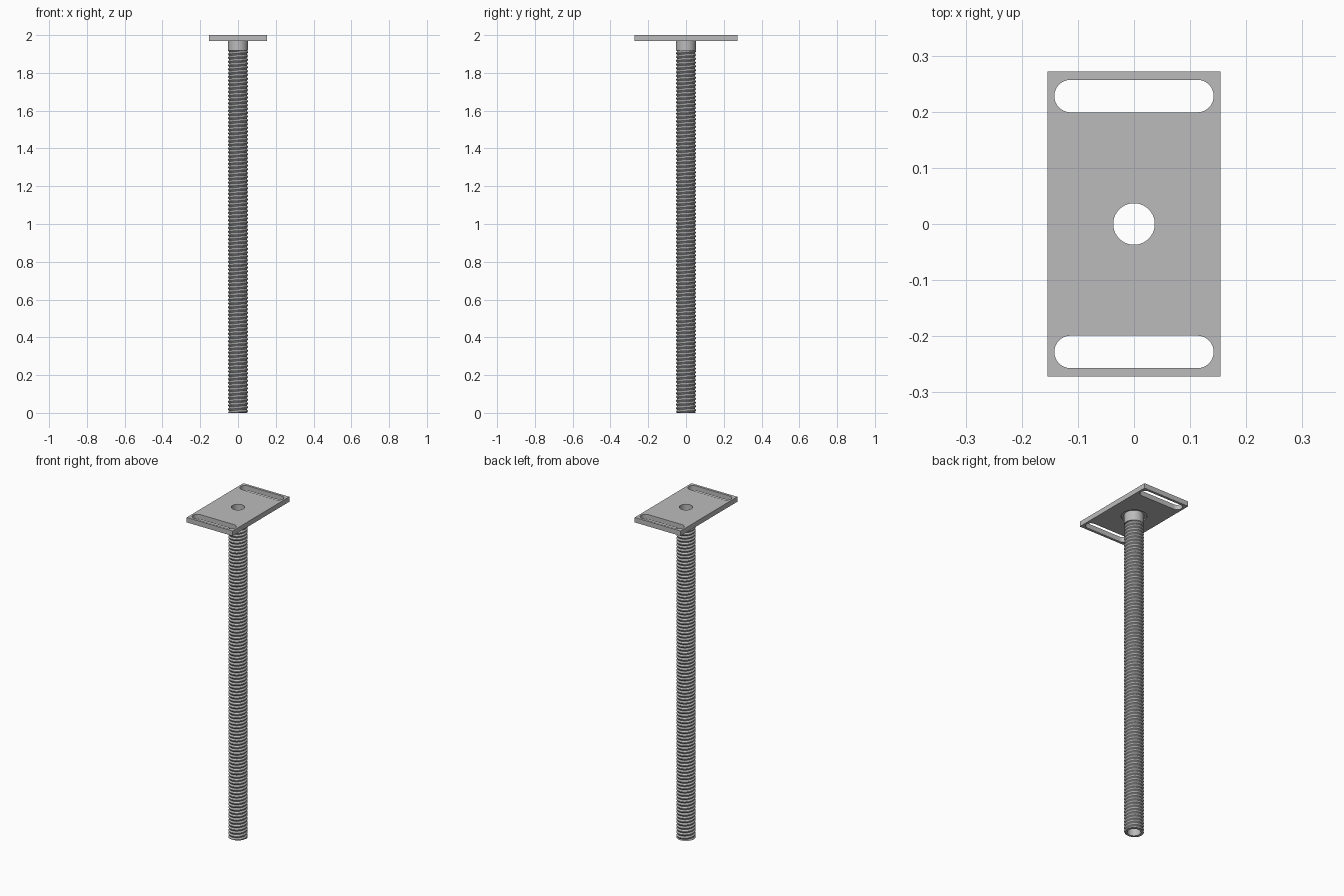
import bpy, bmesh
from math import cos, sin, pi, tau, radians

cube = bpy.data.objects.get("Cube")
if cube:
    bpy.data.objects.remove(cube, do_unlink=True)

SIDES = 48
BORE, ROOT, CREST = 0.037, 0.047, 0.053
PLATE_Z, COLLAR_Z, TOP = 1.97, 1.918, 2.0
RECESS_Z = PLATE_Z + 0.008
PITCH = 0.02

steel = bpy.data.materials.new("grey steel")
steel.use_nodes = True
steel.diffuse_color = (0.5, 0.5, 0.5, 1)
steel.node_tree.nodes["Principled BSDF"].inputs["Base Color"].default_value = (0.5, 0.5, 0.5, 1)


def finish(bm, name):
    mesh = bpy.data.meshes.new(name)
    bm.to_mesh(mesh)
    bm.free()
    mesh.materials.append(steel)
    obj = bpy.data.objects.new(name, mesh)
    bpy.context.collection.objects.link(obj)
    return obj


def select(obj):
    bpy.ops.object.select_all(action="DESELECT")
    obj.select_set(True)
    bpy.context.view_layer.objects.active = obj


def smooth(obj):
    select(obj)
    bpy.ops.object.shade_smooth_by_angle(angle=radians(30))


def prism(name, outline, z0, z1):
    """Extrude a flat outline between two heights."""
    bm = bmesh.new()
    face = bm.faces.new([bm.verts.new((x, y, z0)) for x, y in outline])
    new = bmesh.ops.extrude_face_region(bm, geom=[face])["geom"]
    verts = [v for v in new if isinstance(v, bmesh.types.BMVert)]
    bmesh.ops.translate(bm, verts=verts, vec=(0, 0, z1 - z0))
    bmesh.ops.recalc_face_normals(bm, faces=bm.faces)
    return finish(bm, name)


def slot(cy, half, r, n=16):
    """Rounded slot along x; half = 0 gives a circle."""
    pts = []
    for side in (1, -1):
        for i in range(n + (1 if half else 0)):
            a = -pi / 2 + pi * i / n
            pts.append((side * (half + r * cos(a)), cy + side * r * sin(a)))
    return pts


def cut(target, cutter):
    mod = target.modifiers.new("cut", "BOOLEAN")
    mod.operation, mod.solver, mod.object = "DIFFERENCE", "EXACT", cutter
    select(target)
    bpy.ops.object.modifier_apply(modifier=mod.name)
    bpy.data.objects.remove(cutter, do_unlink=True)


def lathe(bm, profile):
    rings = [[bm.verts.new((r * cos(tau * i / SIDES), r * sin(tau * i / SIDES), z))
              for i in range(SIDES)] for r, z in profile]
    for low, high in zip(rings, rings[1:]):
        for i in range(SIDES):
            j = (i + 1) % SIDES
            bm.faces.new((low[i], low[j], high[j], high[i]))


# Mounting plate with two slots, a centre bore and a shallow seat for the tube
w, d = 0.154, 0.272
plate = prism("mounting_plate", [(-w, -d), (w, -d), (w, d), (-w, d)], PLATE_Z, TOP)
for side in (1, -1):
    cut(plate, prism("slot_cutter", slot(side * 0.228, 0.113, 0.029), 1.9, 2.1))
cut(plate, prism("bore_cutter", slot(0, 0, BORE, SIDES // 2), 1.9, 2.1))
cut(plate, prism("seat_cutter", slot(0, 0, 0.07, SIDES // 2), 1.9, RECESS_Z))
smooth(plate)

# Hollow tube: bore, bottom rim and plain collar below the plate
bm = bmesh.new()
lathe(bm, [(BORE, RECESS_Z), (BORE, 0), (ROOT, 0)])
lathe(bm, [(ROOT, COLLAR_Z), (CREST, COLLAR_Z), (CREST, RECESS_Z)])
smooth(finish(bm, "tube_and_collar"))

# Helical thread, trimmed flat at both ends
bm = bmesh.new()
profile = [(ROOT, 0), (CREST, 0.4), (CREST, 0.55), (ROOT, 0.95), (ROOT, 1)]
steps = int((COLLAR_Z / PITCH + 2) * SIDES)
previous = None
for k in range(steps):
    a = tau * k / SIDES
    row = [bm.verts.new((r * cos(a), r * sin(a),
                         min(max(PITCH * (k / SIDES - 1 + t), 0), COLLAR_Z)))
           for r, t in profile]
    if previous:
        for j in range(len(profile) - 1):
            bm.faces.new((previous[j], row[j], row[j + 1], previous[j + 1]))
    previous = row
bmesh.ops.remove_doubles(bm, verts=bm.verts, dist=0.00001)
bmesh.ops.dissolve_degenerate(bm, edges=bm.edges, dist=0.00001)
smooth(finish(bm, "thread"))
